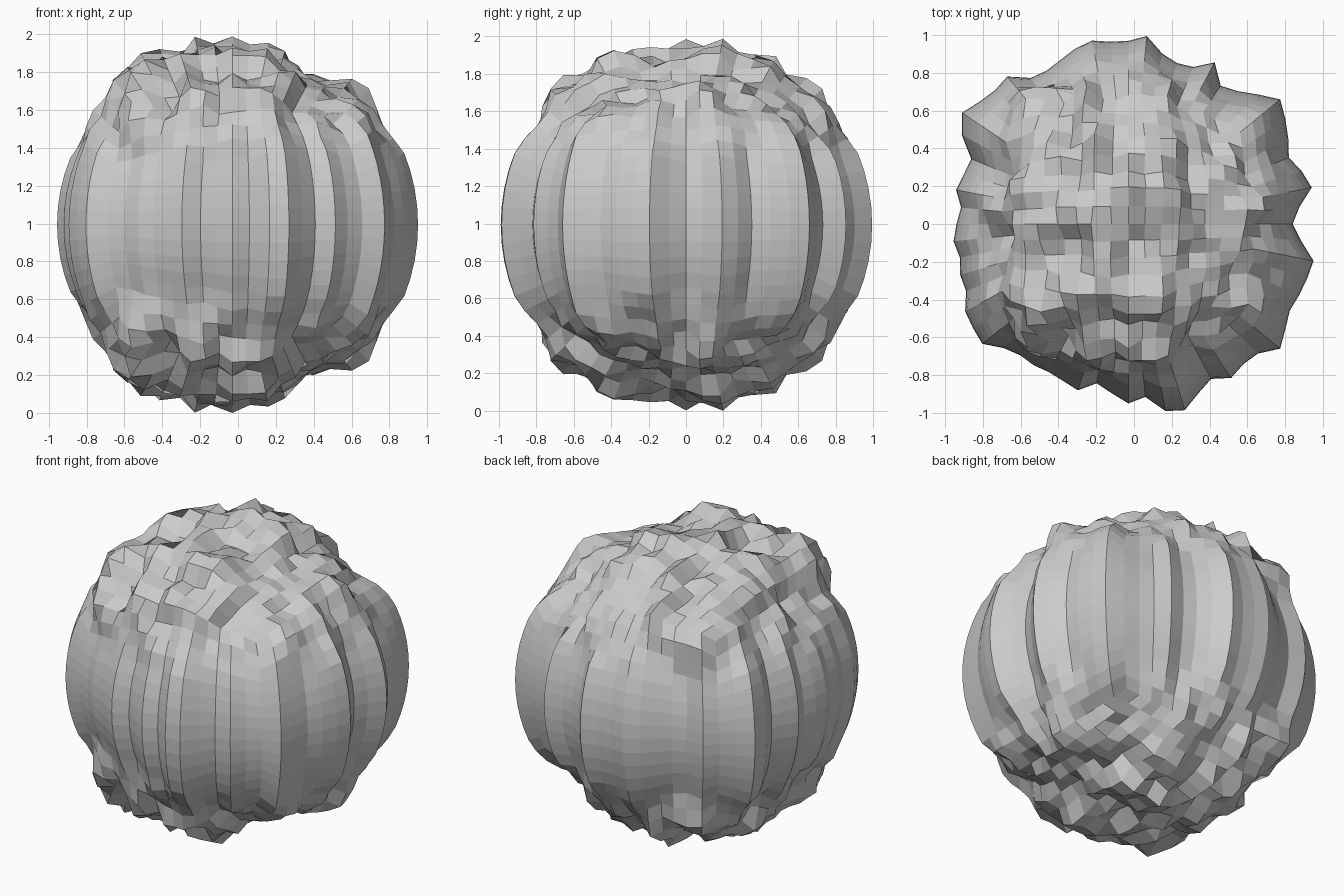
import bpy, bmesh, math
from mathutils import Vector, noise

HALF = 8                      # cells from the middle of a cube face to its edge
STEP = math.pi / 4 / HALF     # angle covered by one cell

# Radius (in hundredths) of each vertical rib, counter-clockwise from +x
RIBS = [87, 91, 99, 96, 92, 96, 100, 104, 97, 91, 88, 97, 90, 89, 92, 100,
        97, 97, 99, 97, 94, 92, 93, 101, 100, 102, 106, 100, 90, 91, 93, 89,
        91, 93, 91, 93, 93, 98, 99, 100, 93, 90, 90, 89, 90, 92, 86, 90,
        95, 92, 101, 103, 97, 93, 98, 96, 97, 104, 100, 97, 98, 99, 100, 92]

# Swell of the rough caps (in hundredths) across x and along y, from -1 to +1
ACROSS = [94, 97, 95, 96, 103, 106, 100, 97, 101, 96, 99,
          97, 99, 95, 93, 94, 97, 101, 100, 101, 97]
ALONG = [100, 100, 102, 104, 101, 103, 104, 100, 98, 98, 99,
         100, 101, 100, 100, 100, 102, 103, 101, 101, 100]


def remove_default_cube():
    cube = bpy.data.objects.get("Cube")
    if cube:
        bpy.data.objects.remove(cube, do_unlink=True)


def make_material(name, colour):
    material = bpy.data.materials.new(name)
    material.use_nodes = True
    material.diffuse_color = colour
    shader = material.node_tree.nodes["Principled BSDF"]
    shader.inputs["Base Color"].default_value = colour
    shader.inputs["Roughness"].default_value = 0.8
    return material


def sample(table, position):
    """Read a table spread evenly over -1 to +1, blending its neighbours."""
    place = (position + 1) / 2 * (len(table) - 1)
    low = min(int(place), len(table) - 2)
    part = place - low
    return (table[low] * (1 - part) + table[low + 1] * part) / 100


def cap_radius(direction):
    """Rough height that depends on x and y only, so both caps match."""
    x, y = direction.x, direction.y
    lumps = noise.noise(Vector((x * 8.3, y * 6.7, 0.4)))
    return sample(ACROSS, x) + sample(ALONG, y) - 1.035 + 0.11 * lumps


def rib_radius(direction):
    rib = round(math.atan2(direction.y, direction.x) / STEP)
    return RIBS[rib % len(RIBS)] / 100


def surface_radius(direction):
    """Ribs run around the middle and break up towards the caps."""
    fade = min(max((abs(direction.z) - 0.37) / 0.28, 0), 1)
    fade = fade * fade * (3 - 2 * fade)
    return rib_radius(direction) * (1 - fade) + cap_radius(direction) * fade


def build_boulder(material):
    # Evenly divided cube, pushed out to a ball and roughened
    bm = bmesh.new()
    bmesh.ops.create_cube(bm, size=2)
    bmesh.ops.subdivide_edges(bm, edges=bm.edges[:], cuts=2 * HALF - 1,
                              use_grid_fill=True)
    for vert in bm.verts:
        direction = Vector([math.tan(c * math.pi / 4) for c in vert.co])
        direction.normalize()
        vert.co = direction * surface_radius(direction)

    # Rest it on the ground, with its uneven sides centred
    lowest = min(vert.co.z for vert in bm.verts)
    bmesh.ops.translate(bm, verts=bm.verts[:], vec=(-0.03, 0, -lowest))
    bmesh.ops.recalc_face_normals(bm, faces=bm.faces[:])

    mesh = bpy.data.meshes.new("rough_boulder")
    bm.to_mesh(mesh)
    bm.free()
    mesh.materials.append(material)
    boulder = bpy.data.objects.new("rough_boulder", mesh)
    bpy.context.collection.objects.link(boulder)


remove_default_cube()
build_boulder(make_material("stone grey", (0.6, 0.6, 0.6, 1)))
